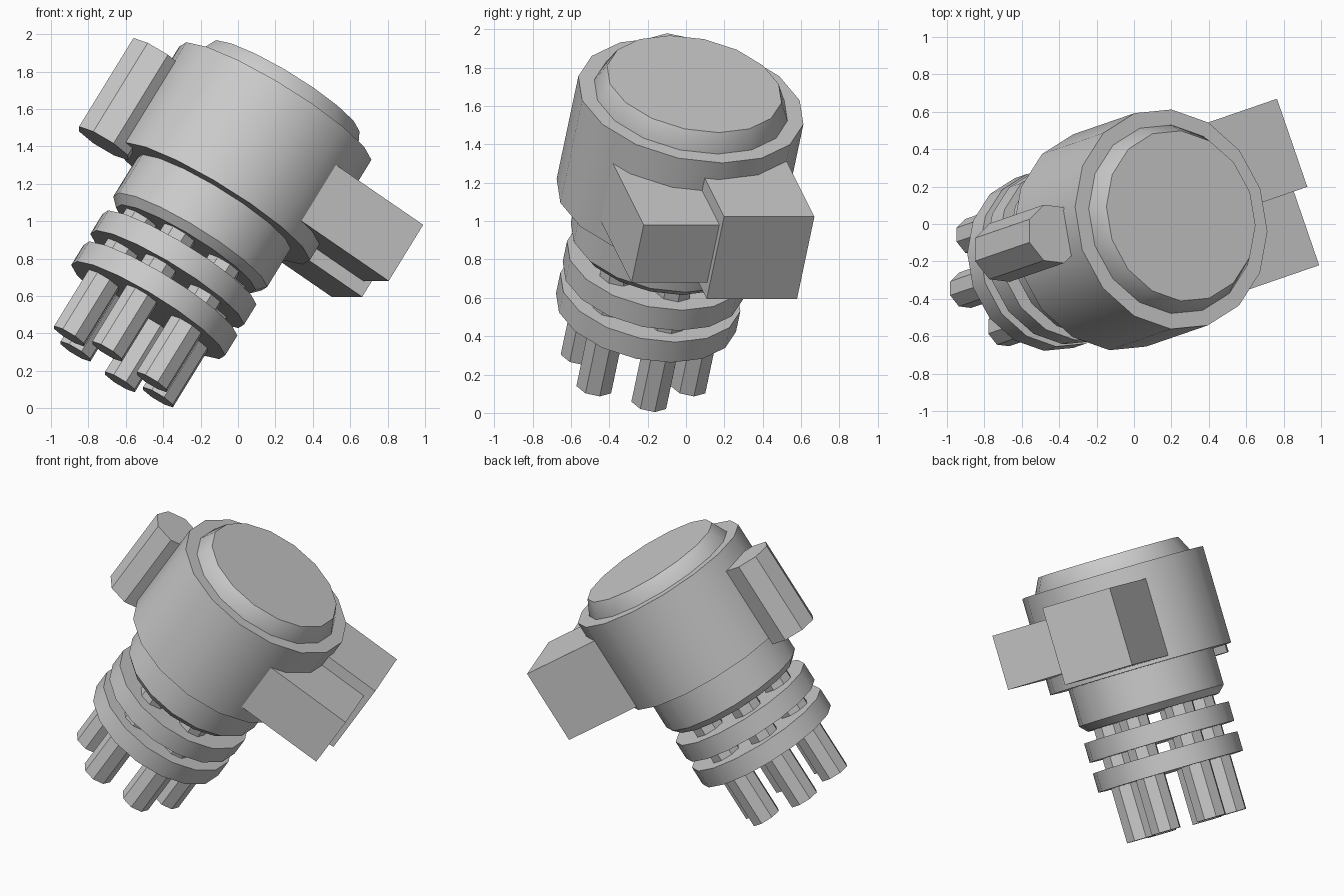
import bpy, bmesh
from math import radians, pi, cos, sin
from mathutils import Matrix

if "Cube" in bpy.data.objects:
    bpy.data.objects.remove(bpy.data.objects["Cube"])

# Tilted frame shared by every part (local z is the main axis)
FRAME = (Matrix.Translation((-0.56, -0.236, 0.394))
         @ Matrix.Rotation(radians(19), 4, 'Z')
         @ Matrix.Rotation(radians(33), 4, 'Y'))


def finish(name, bm, smooth=True):
    bmesh.ops.recalc_face_normals(bm, faces=bm.faces[:])
    mesh = bpy.data.meshes.new(name)
    bm.to_mesh(mesh)
    bm.free()
    ob = bpy.data.objects.new(name, mesh)
    bpy.context.collection.objects.link(ob)
    ob.matrix_world = FRAME
    if smooth:
        bpy.ops.object.select_all(action='DESELECT')
        ob.select_set(True)
        bpy.context.view_layer.objects.active = ob
        bpy.ops.object.shade_smooth_by_angle(angle=radians(30))
    return ob


def turned(name, profile, sides, x=0.0, y=0.0, smooth=True):
    """Capped solid of revolution from (radius, height) pairs."""
    bm = bmesh.new()
    rings = [[bm.verts.new((x + r * cos(2 * pi * i / sides),
                            y + r * sin(2 * pi * i / sides), z))
              for i in range(sides)] for r, z in profile]
    for lo, hi in zip(rings, rings[1:]):
        for i in range(sides):
            j = (i + 1) % sides
            bm.faces.new((lo[i], lo[j], hi[j], hi[i]))
    bm.faces.new(rings[0])
    bm.faces.new(rings[-1])
    return finish(name, bm, smooth)


def box(name, lo, hi):
    size = [b - a for a, b in zip(lo, hi)]
    mid = [(a + b) / 2 for a, b in zip(lo, hi)]
    bm = bmesh.ops and bmesh.new()
    bmesh.ops.create_cube(bm, size=1, matrix=Matrix.Translation(mid)
                          @ Matrix.Diagonal((*size, 1)))
    return finish(name, bm, False)


# Main housing with neck below and tapered cap above
turned("main_body", [(0.48, 0.836), (0.6, 0.836), (0.6, 1.474), (0.5, 1.474)], 16)
turned("neck", [(0.435, 0.546), (0.48, 0.592), (0.48, 0.86)], 16)
turned("top_cap", [(0.515, 1.46), (0.515, 1.474), (0.465, 1.575)], 16)

# Two plates
turned("lower_plate", [(0.48, 0.155), (0.48, 0.282)], 16)
turned("upper_plate", [(0.48, 0.353), (0.48, 0.48)], 16)

# Ring of six rods running through the plates into the neck
for k in range(6):
    a = k * pi / 3
    turned(f"rod_{k + 1}", [(0.1, -0.205), (0.1, 0.57)], 8,
           0.3 * cos(a), 0.3 * sin(a))

# Side cylinder
turned("side_cylinder", [(0.165, 0.79), (0.165, 1.355)], 8, -0.66, 0.13)

# Side boxes
box("large_side_box", (0.3, -0.073, 0.86), (0.955, 0.425, 1.37))
box("small_side_box", (0.3, -0.49, 0.935), (0.914, -0.05, 1.293))
